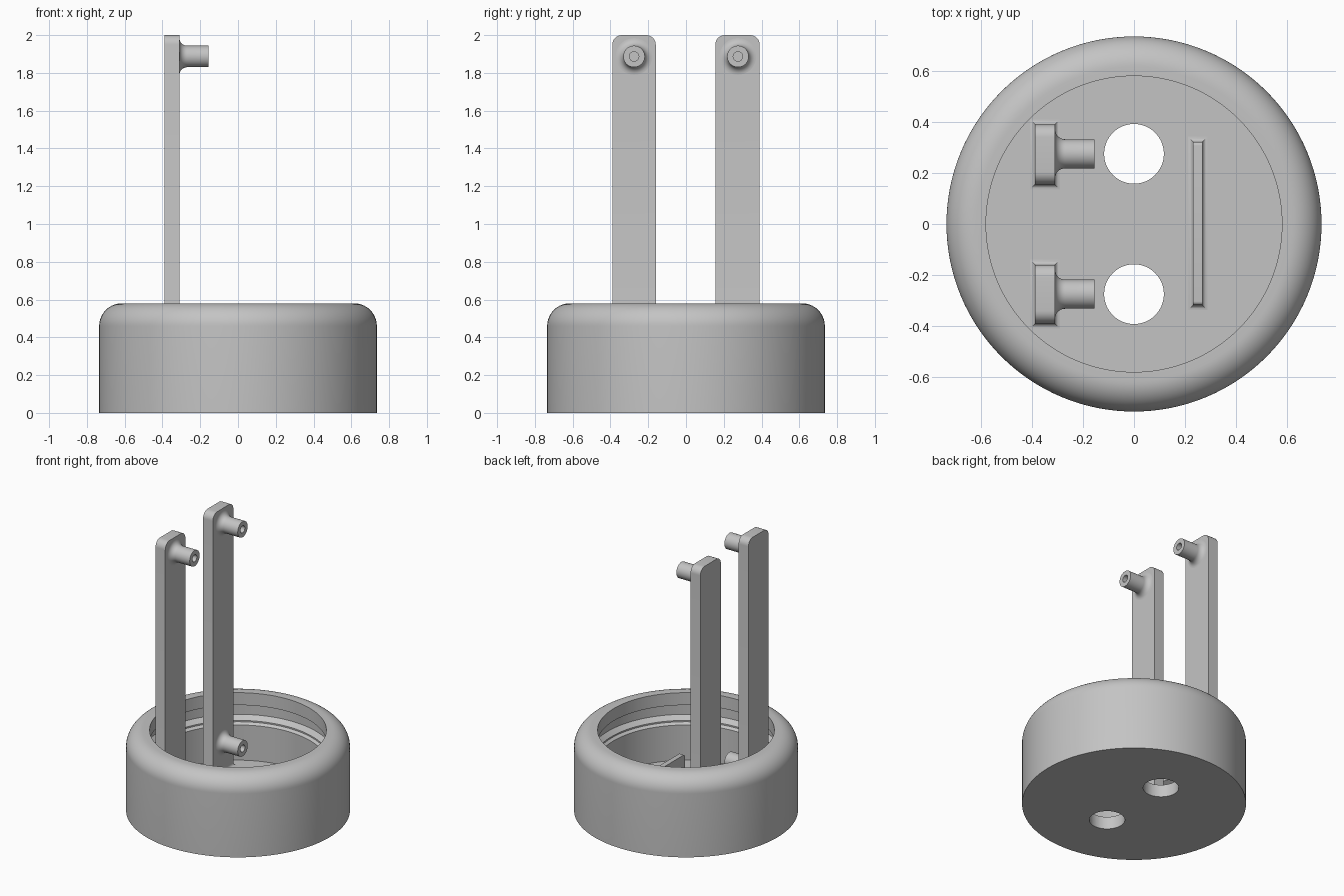
import bpy, bmesh, math
from mathutils import Matrix, Vector

if "Cube" in bpy.data.objects:
    bpy.data.objects.remove(bpy.data.objects["Cube"])

grey = bpy.data.materials.new("plain grey")
grey.use_nodes = True
colour = (0.55, 0.55, 0.55, 1)
grey.diffuse_color = colour
grey.node_tree.nodes["Principled BSDF"].inputs["Base Color"].default_value = colour

FLOOR = 0.09


def finish(bm, name):
    bmesh.ops.recalc_face_normals(bm, faces=bm.faces)
    mesh = bpy.data.meshes.new(name)
    bm.to_mesh(mesh)
    bm.free()
    mesh.materials.append(grey)
    obj = bpy.data.objects.new(name, mesh)
    bpy.context.collection.objects.link(obj)
    return obj


def smooth(obj, angle=32):
    obj.data.shade_smooth()
    obj.data.set_sharp_from_angle(angle=math.radians(angle))


def arc(cx, cy, r, start, end, steps=8):
    angles = [math.radians(start + (end - start) * i / steps) for i in range(steps + 1)]
    return [(cx + r * math.cos(a), cy + r * math.sin(a)) for a in angles]


def lathe(name, profile, matrix=Matrix(), segments=96):
    """Revolve (radius, height) points that start and end on the axis."""
    bm = bmesh.new()
    verts = [bm.verts.new((r, 0, z)) for r, z in profile]
    edges = [bm.edges.new(pair) for pair in zip(verts, verts[1:])]
    bmesh.ops.spin(bm, geom=verts + edges, cent=(0, 0, 0), axis=(0, 0, 1),
                   angle=math.tau, steps=segments)
    bmesh.ops.remove_doubles(bm, verts=bm.verts, dist=1e-5)
    bm.transform(matrix)
    return finish(bm, name)


def upright(name, x0, x1, y0, y1, top, radius, flare=0.02):
    """Upright bar with a flared foot and two rounded top corners."""
    rings = [(flare - x, FLOOR + z) for x, z in
             [(flare * math.sin(a), flare * (1 - math.cos(a)))
              for a in [math.pi / 2 * i / 5 for i in range(6)]]]
    rings.append((0, top))
    bm = bmesh.new()
    loops = []
    for d, z in rings:
        corners = [(x0 - d, y0 - d), (x1 + d, y0 - d), (x1 + d, y1 + d), (x0 - d, y1 + d)]
        loops.append([bm.verts.new((x, y, z)) for x, y in corners])
    for low, high in zip(loops, loops[1:]):
        for i in range(4):
            j = (i + 1) % 4
            bm.faces.new((low[i], low[j], high[j], high[i]))
    bm.faces.new(loops[0])
    bm.faces.new(loops[-1])
    last = loops[-1]
    ends = [bm.edges.get((last[0], last[1])), bm.edges.get((last[2], last[3]))]
    bmesh.ops.bevel(bm, geom=ends, offset=radius, segments=8, profile=0.5, affect='EDGES')
    obj = finish(bm, name)
    smooth(obj)


# Round cup with a rounded shoulder, a lip and an inner groove
outline = [(0, 0), (0.735, 0)] + arc(0.615, 0.46, 0.12, 0, 90, 14)
outline += [(0.58, 0.58), (0.58, 0.49), (0.63, 0.47), (0.63, 0.40),
            (0.60, 0.37), (0.60, 0.36), (0.582, 0.345), (0.582, FLOOR), (0, FLOOR)]
cup = lathe("cup", outline, segments=128)

# Two through holes in the cup floor
for y in (-0.275, 0.275):
    cutter = lathe("hole_cutter", [(0, -0.1), (0.117, -0.1), (0.117, 0.2), (0, 0.2)],
                   Matrix.Translation((0, y, 0)), 64)
    cutter.hide_render = True
    cut = cup.modifiers.new("hole", 'BOOLEAN')
    cut.operation = 'DIFFERENCE'
    cut.solver = 'EXACT'
    cut.object = cutter
    bpy.context.view_layer.objects.active = cup
    bpy.ops.object.modifier_apply(modifier=cut.name)
    bpy.data.objects.remove(cutter)
smooth(cup)

# Tall posts, each with an upper and a lower hollow-ended peg
peg_outline = [(0, -0.01), (0.097, -0.01)] + arc(0.097, 0.04, 0.04, 270, 180)
peg_outline += [(0.057, 0.155), (0.025, 0.155), (0.025, 0.09), (0, 0.09)]
for side, y0, y1 in (("front", -0.39, -0.16), ("back", 0.155, 0.39)):
    upright(side + "_post", -0.388, -0.31, y0, y1, 2.0, 0.05)
    for level, z in (("lower", 0.30), ("upper", 1.887)):
        place = Matrix.Translation((-0.31, math.copysign(0.275, y0), z))
        turn = Matrix.Rotation(math.pi / 2, 4, 'Y')
        smooth(lathe(f"{side}_{level}_peg", peg_outline, place @ turn, 48))

# Low divider plate on the floor
upright("divider_plate", 0.232, 0.268, -0.318, 0.322, 0.22, 0.015)
